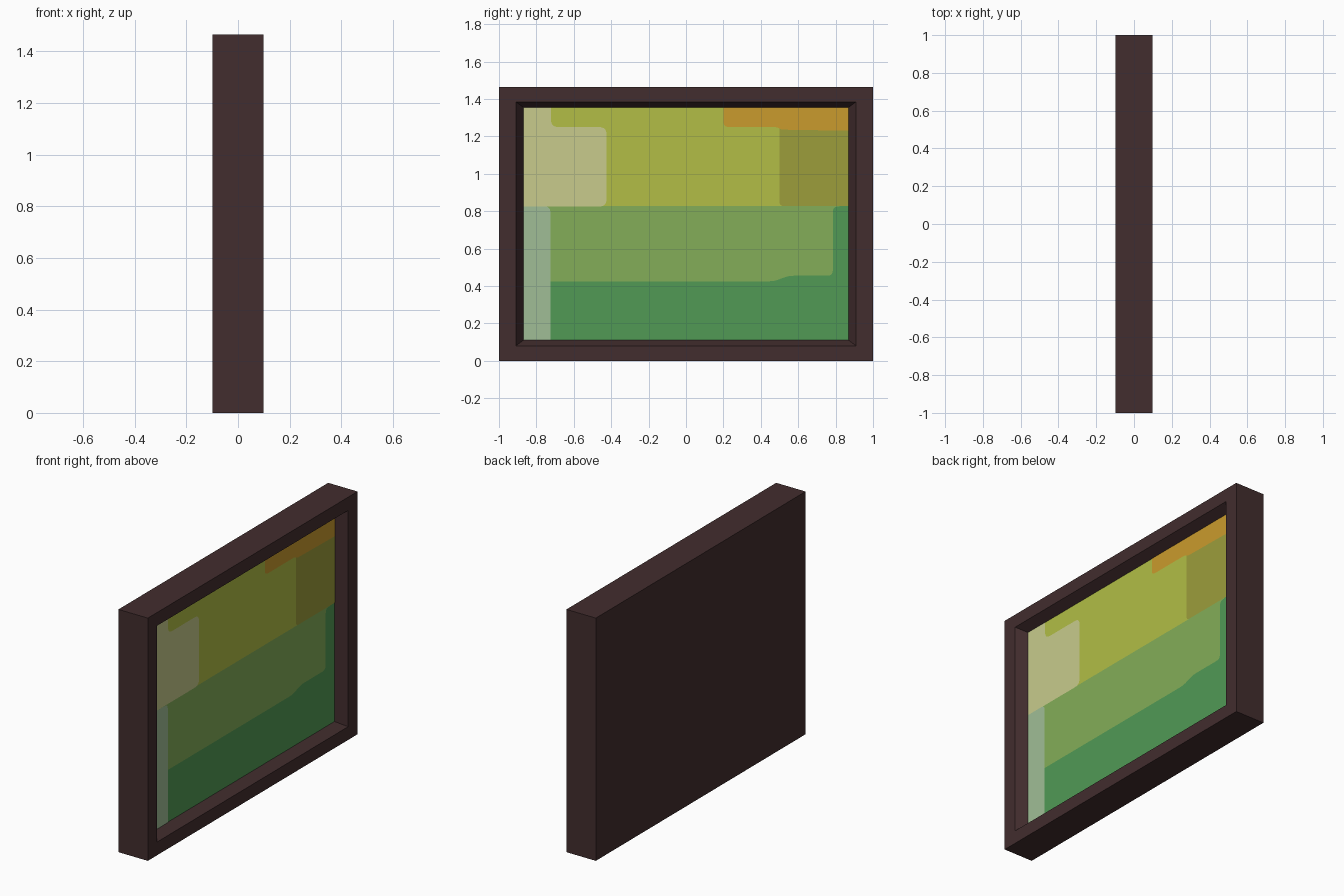
import bpy
from mathutils import Vector

if "Cube" in bpy.data.objects:
    bpy.data.objects.remove(bpy.data.objects["Cube"])


def srgb(h):
    out = []
    for i in (0, 2, 4):
        c = int(h[i:i + 2], 16) / 255
        out.append(c / 12.92 if c <= 0.04045 else ((c + 0.055) / 1.055) ** 2.4)
    return (*out, 1)


def material(name, h):
    m = bpy.data.materials.new(name)
    m.diffuse_color = srgb(h)
    m.use_nodes = True
    m.node_tree.nodes["Principled BSDF"].inputs["Base Color"].default_value = m.diffuse_color
    return m


def add_mesh(name, verts, faces, mat):
    me = bpy.data.meshes.new(name)
    me.from_pydata(verts, [], faces)
    me.materials.append(mat)
    ob = bpy.data.objects.new(name, me)
    bpy.context.collection.objects.link(ob)
    return ob


wood = material("dark brown wood", "422D2E")
dark_green = material("dark green", "519A55")
mid_green = material("mid green", "84AE58")
pale_green = material("pale green", "A0BE96")
yellow_green = material("yellow green", "B2BE46")
olive = material("olive", "9C9D3B")
cream = material("cream", "C8CB8C")
orange = material("orange", "CA9B2D")

BACK, FRONT, DEPTH = -0.098, 0.098, 0.063
PIC = FRONT - DEPTH
L, R, B, T = -0.87, 0.87, 0.11, 1.355


# Frame: back, sides, flat rim and sloped inner walls as rings of four points
def ring(x, y, z0, z1):
    return [(x, -y, z0), (x, y, z0), (x, y, z1), (x, -y, z1)]


rings = (ring(BACK, 1, 0, 1.465) + ring(FRONT, 1, 0, 1.465)
         + ring(FRONT, 0.91, 0.08, 1.385) + ring(PIC, R, B, T))
faces = [(3, 2, 1, 0)]
for k in range(3):
    for i in range(4):
        j = (i + 1) % 4
        faces.append((4 * k + i, 4 * k + j, 4 * k + 4 + j, 4 * k + 4 + i))
add_mesh("frame", rings, faces, wood)

# Canvas at the bottom of the recess
add_mesh("canvas", ring(PIC, R, B, T), [(0, 1, 2, 3)], dark_green)


# Painted patches: thin outlines with rounded corners (y, z, radius)
def patch(name, pts, mat, layer):
    x = PIC + 0.001 * layer
    out = []
    for i, (y, z, r) in enumerate(pts):
        p = Vector((y, z))
        if r == 0:
            out.append((x, y, z))
            continue
        a = p + (Vector(pts[i - 1][:2]) - p).normalized() * r
        c = p + (Vector(pts[(i + 1) % len(pts)][:2]) - p).normalized() * r
        for s in range(6):
            t = s / 5
            q = a * (1 - t) ** 2 + p * 2 * t * (1 - t) + c * t * t
            out.append((x, q.x, q.y))
    add_mesh(name, out, [tuple(range(len(out)))], mat)


patch("mid_green_field", [
    (L, 0.425, 0), (0.48, 0.425, 0.04), (0.54, 0.455, 0.04), (0.785, 0.455, 0.03),
    (0.785, 0.825, 0.03), (0.82, 0.825, 0), (0.82, 0.84, 0), (L, 0.84, 0)], mid_green, 1)
patch("yellow_green_field", [
    (L, 0.828, 0), (0.52, 0.828, 0), (0.52, T, 0), (L, T, 0)], yellow_green, 2)
patch("olive_field", [
    (0.5, 0.828, 0.02), (R, 0.828, 0), (R, T, 0), (0.5, T, 0)], olive, 3)
patch("orange_band", [
    (0.2, 1.25, 0.03), (0.49, 1.25, 0.02), (0.51, 1.236, 0.01), (R, 1.23, 0),
    (R, T, 0), (0.2, T, 0)], orange, 4)
patch("cream_block", [
    (L, 0.825, 0), (-0.425, 0.825, 0.04), (-0.425, 1.25, 0.04),
    (-0.722, 1.25, 0.04), (-0.722, T, 0), (L, T, 0)], cream, 3)
patch("pale_green_strip", [
    (L, B, 0), (-0.725, B, 0), (-0.725, 0.825, 0.03), (L, 0.825, 0)], pale_green, 4)
